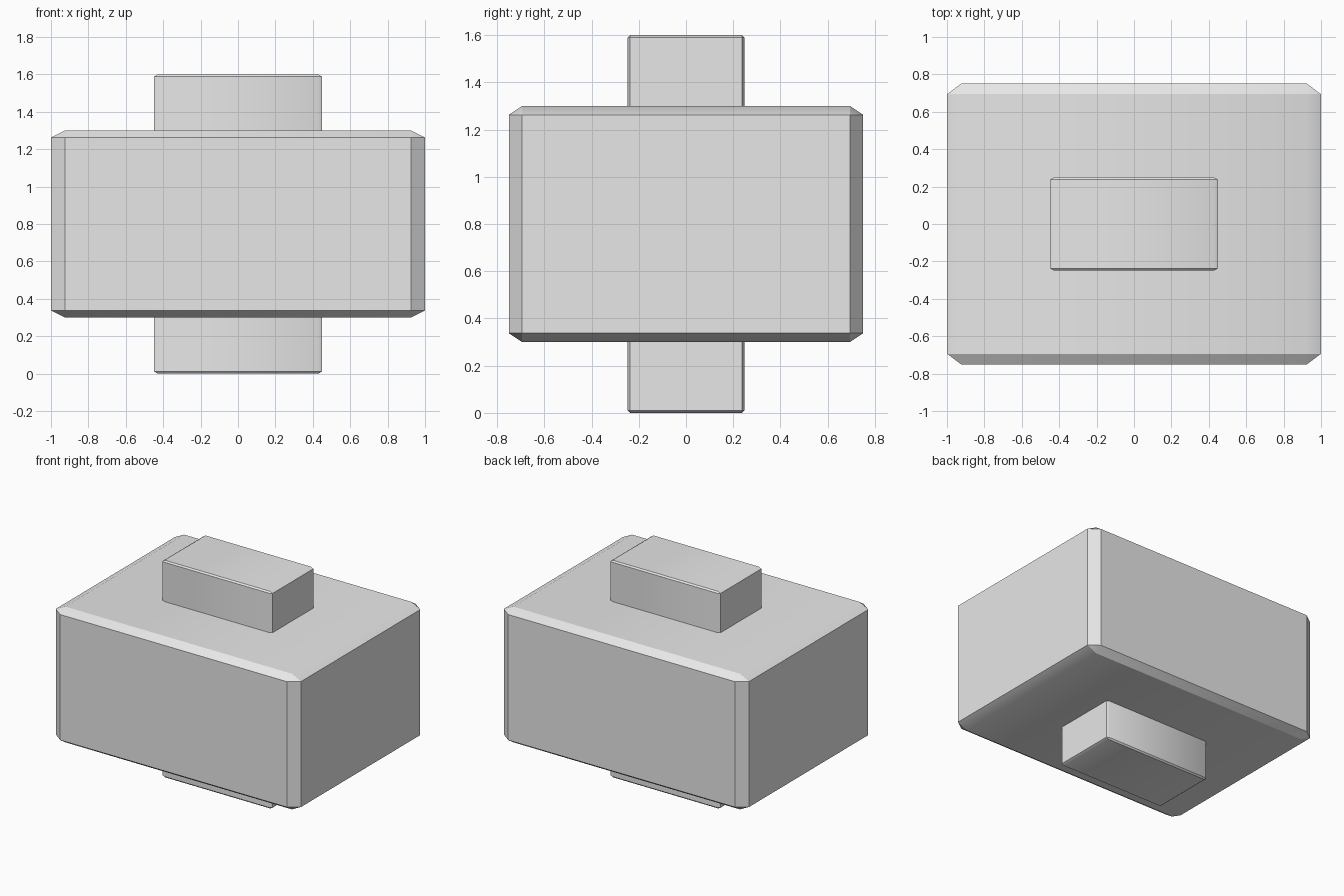
import bpy
import bmesh
import math
from mathutils import Vector

default = bpy.data.objects.get("Cube")
if default:
    bpy.data.objects.remove(default, do_unlink=True)

# Single flat colour
grey = bpy.data.materials.new("light_grey")
grey.use_nodes = True
colour = (0.8, 0.8, 0.8, 1.0)
grey.diffuse_color = colour
grey.node_tree.nodes["Principled BSDF"].inputs["Base Color"].default_value = colour


def chamfered_box(name, size, centre_z, chamfer):
    """Chamfer a unit cube, then stretch it so the chamfer follows the size."""
    bm = bmesh.new()
    bmesh.ops.create_cube(bm, size=1)
    bmesh.ops.bevel(bm, geom=bm.edges[:], offset=chamfer, segments=1,
                    affect='EDGES', clamp_overlap=True)
    bmesh.ops.scale(bm, vec=Vector(size), verts=bm.verts)
    bmesh.ops.recalc_face_normals(bm, faces=bm.faces)
    mesh = bpy.data.meshes.new(name)
    bm.to_mesh(mesh)
    bm.free()
    mesh.materials.append(grey)
    obj = bpy.data.objects.new(name, mesh)
    obj.location.z = centre_z
    bpy.context.collection.objects.link(obj)
    bpy.ops.object.select_all(action='DESELECT')
    obj.select_set(True)
    bpy.context.view_layer.objects.active = obj
    bpy.ops.object.shade_smooth_by_angle(angle=math.radians(30))
    return obj


# Wide main block
chamfered_box("main_block", (2.0, 1.5, 1.0), 0.8, 0.0375)

# Matching stubs above and below the block
for name, z in (("upper_stub", 1.35), ("lower_stub", 0.25)):
    chamfered_box(name, (0.896, 0.496, 0.5), z, 0.021)
